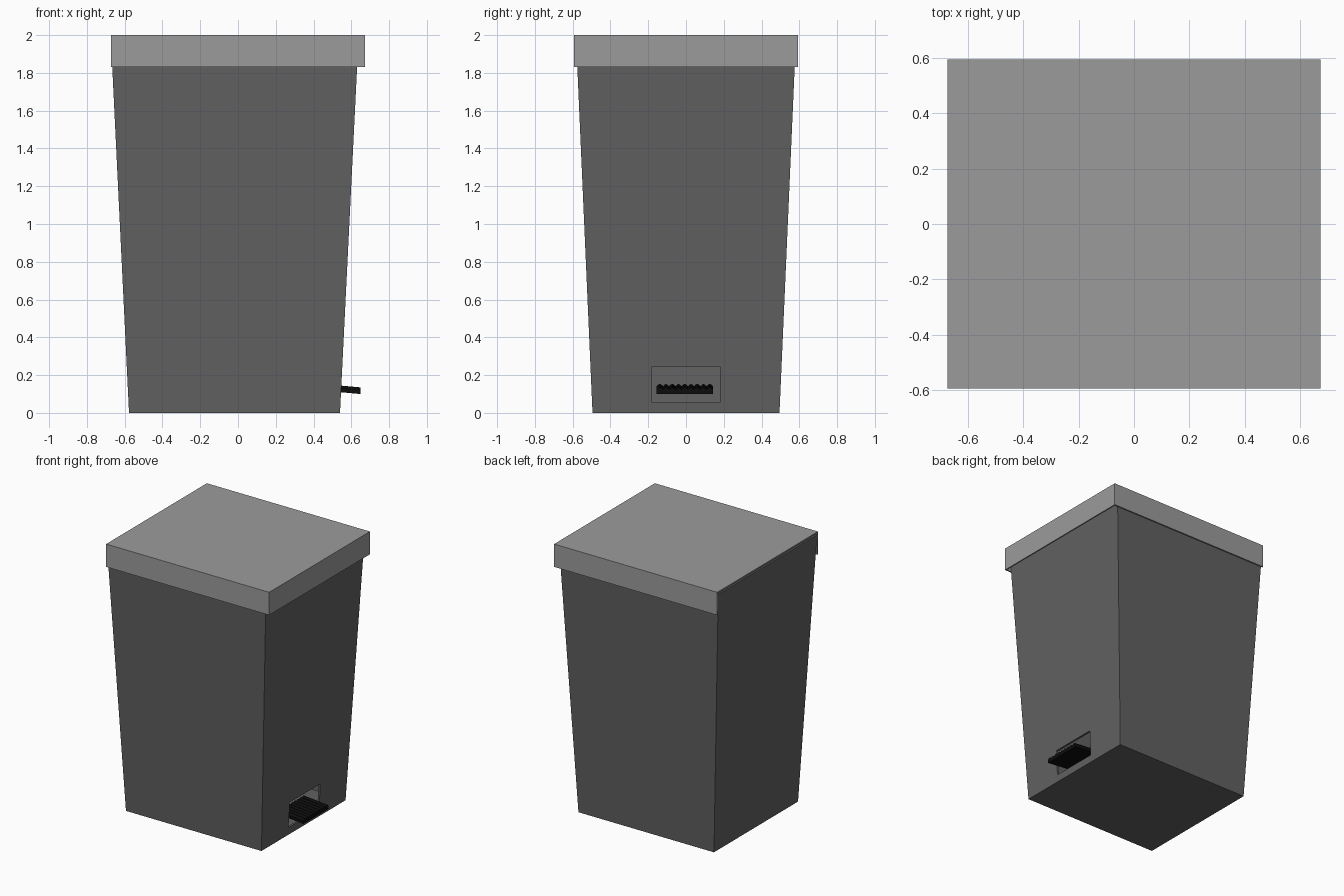
import bpy, math

if "Cube" in bpy.data.objects:
    bpy.data.objects.remove(bpy.data.objects["Cube"])


def material(name, v):
    m = bpy.data.materials.new(name)
    m.diffuse_color = (v, v, v, 1)
    m.use_nodes = True
    m.node_tree.nodes["Principled BSDF"].inputs["Base Color"].default_value = m.diffuse_color
    return m


def make(name, verts, faces, mat=None):
    me = bpy.data.meshes.new(name)
    me.from_pydata(verts, [], faces)
    me.update()
    ob = bpy.data.objects.new(name, me)
    bpy.context.collection.objects.link(ob)
    if mat:
        me.materials.append(mat)
    return ob


def rect(x0, x1, y, z):
    return [(x0, -y, z), (x1, -y, z), (x1, y, z), (x0, y, z)]


def shell(ob, thickness):
    s = ob.modifiers.new("wall", 'SOLIDIFY')
    s.thickness = thickness
    s.offset = -1
    s.use_even_offset = True


SIDES = [(0, 1, 5, 4), (1, 2, 6, 5), (2, 3, 7, 6), (3, 0, 4, 7)]
BOTTOM, TOP = (3, 2, 1, 0), (4, 5, 6, 7)
dark, grey, black = material("dark_grey", 0.12), material("light_grey", 0.33), material("black", 0.004)

# Tapered hollow bin, open at the top under the lid
body = make("bin_body", rect(-0.577, 0.54, 0.495, 0) + rect(-0.673, 0.638, 0.582, 1.98),
            SIDES + [BOTTOM], dark)
shell(body, 0.015)

# Pedal opening in the right wall
cutter = make("pedal_opening_cutter", rect(0.45, 0.7, 0.18, 0.055) + rect(0.45, 0.7, 0.18, 0.245),
              SIDES + [BOTTOM, TOP])
cutter.hide_render = True
cutter.hide_set(True)
cut = body.modifiers.new("pedal_opening", 'BOOLEAN')
cut.operation = 'DIFFERENCE'
cut.solver = 'EXACT'
cut.object = cutter

# Lid: skirt on three sides, open on the hinge side
lid = make("lid", rect(-0.672, 0.672, 0.593, 1.83) + rect(-0.672, 0.672, 0.593, 2.0),
           SIDES[:3] + [TOP], grey)
shell(lid, 0.01)

# Pedal: ridged profile extruded outwards, sloping slightly down
y0, y1, ridges, steps = -0.155, 0.142, 9, 4
profile = [(y0, 0.10), (y1, 0.10)]
n = ridges * steps
for i in range(n + 1):
    t = i / n
    profile.append((y1 + (y0 - y1) * t, 0.123 + 0.012 * abs(math.sin(math.pi * ridges * t))))
k = len(profile)
verts = [(x, y, z + dz) for x, dz in ((0.45, 0.018), (0.648, 0.0)) for y, z in profile]
faces = [(i, i + k, (i + 1) % k + k, (i + 1) % k)[::-1] for i in range(k)]
faces += [tuple(range(k))[::-1], tuple(range(k, 2 * k))]
make("pedal", verts, faces, black)
